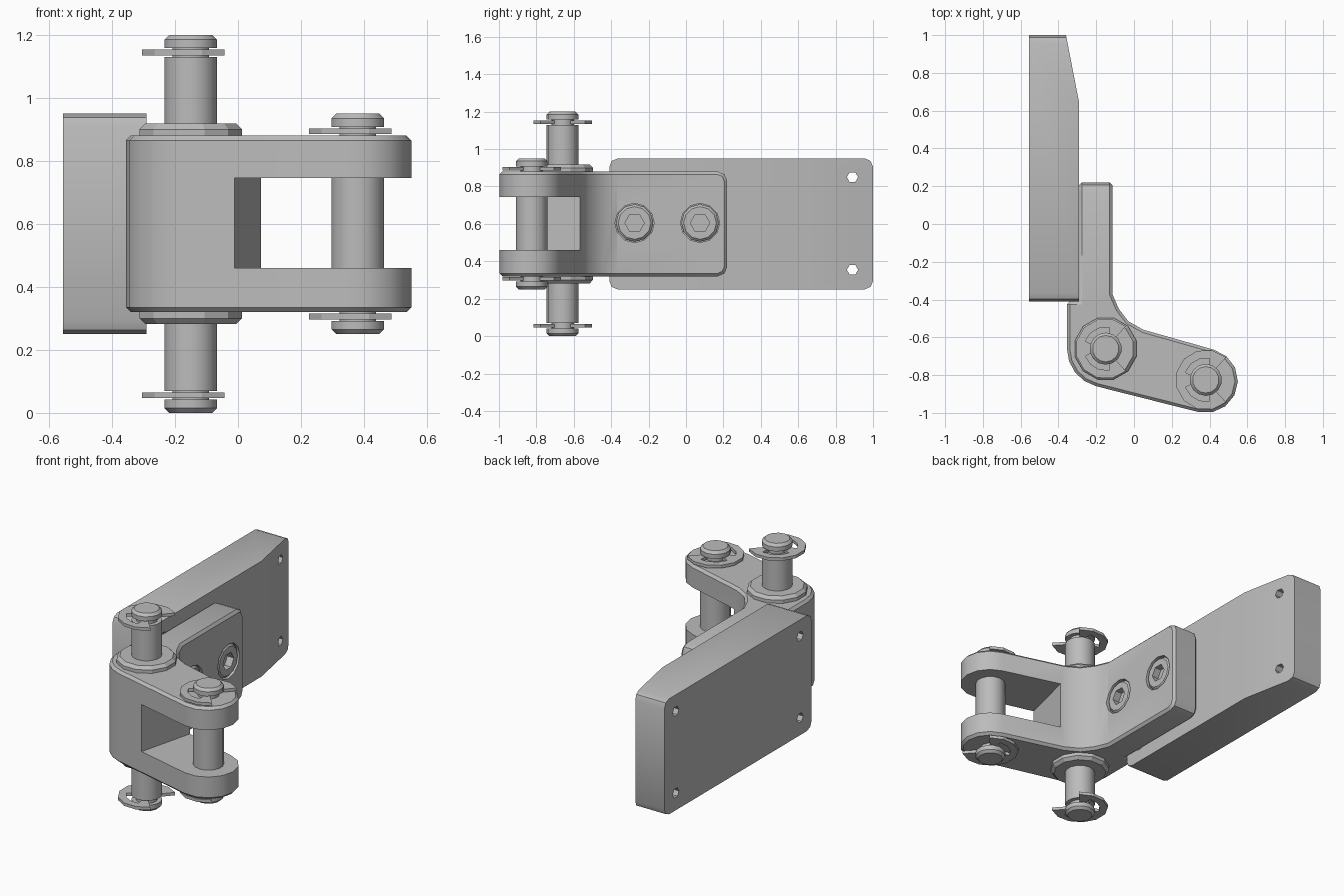
import bpy, bmesh
from math import radians, cos, sin

default = bpy.data.objects.get("Cube")
if default:
    bpy.data.objects.remove(default, do_unlink=True)

metal = bpy.data.materials.new("grey metal")
metal.use_nodes = True
grey = (0.5, 0.5, 0.5, 1)
metal.diffuse_color = grey
metal.node_tree.nodes["Principled BSDF"].inputs["Base Color"].default_value = grey

MID = 0.6            # height of the horizontal symmetry plane
PINS = {"hinge_pin": (-0.15, -0.66, 0.6), "clevis_pin": (0.38, -0.825, 0.35)}


def finish(name, bm):
    bmesh.ops.recalc_face_normals(bm, faces=bm.faces)
    mesh = bpy.data.meshes.new(name)
    bm.to_mesh(mesh)
    bm.free()
    mesh.materials.append(metal)
    ob = bpy.data.objects.new(name, mesh)
    bpy.context.collection.objects.link(ob)
    return ob


def prism(name, outline, axis, lo, hi):
    """Extrude a flat outline along x (outline in y, z) or z (outline in x, y)."""
    bm = bmesh.new()
    place = (lambda a, b, t: (t, a, b)) if axis == "x" else (lambda a, b, t: (a, b, t))
    rings = [[bm.verts.new(place(a, b, t)) for a, b in outline] for t in (lo, hi)]
    n = len(outline)
    for ring in rings:
        bm.faces.new(ring)
    for i in range(n):
        j = (i + 1) % n
        bm.faces.new((rings[0][i], rings[0][j], rings[1][j], rings[1][i]))
    return finish(name, bm)


def lathe(name, profile, x, y, sides):
    """Closed solid of revolution around a vertical axis."""
    bm = bmesh.new()
    rings = []
    for r, z in profile:
        angles = [radians(360 * (k + 0.5) / sides) for k in range(sides)]
        rings.append([bm.verts.new((x + r * cos(a), y + r * sin(a), z)) for a in angles])
    for low, high in zip(rings, rings[1:]):
        for i in range(sides):
            j = (i + 1) % sides
            bm.faces.new((low[i], low[j], high[j], high[i]))
    bm.faces.new(rings[0])
    bm.faces.new(rings[-1])
    return finish(name, bm)


def arc(cx, cy, r, start, end, steps):
    angles = [radians(start + (end - start) * i / steps) for i in range(steps + 1)]
    return [(cx + r * cos(a), cy + r * sin(a)) for a in angles]


def circle(cx, cy, r, sides):
    return arc(cx, cy, r, 0, 360, sides)[:-1]


def apply(ob, mod):
    bpy.ops.object.select_all(action="DESELECT")
    bpy.context.view_layer.objects.active = ob
    ob.select_set(True)
    bpy.ops.object.modifier_apply(modifier=mod.name)


def boolean(ob, cutter, operation="DIFFERENCE"):
    cutter.hide_render = True
    mod = ob.modifiers.new("cut", "BOOLEAN")
    mod.operation, mod.solver, mod.object = operation, "EXACT", cutter
    apply(ob, mod)
    bpy.data.objects.remove(cutter, do_unlink=True)


def bevel(ob, width, angle):
    mod = ob.modifiers.new("edge", "BEVEL")
    mod.width, mod.segments = width, 1
    mod.limit_method, mod.angle_limit = "ANGLE", radians(angle)
    apply(ob, mod)


def smooth(ob, angle=35):
    bpy.ops.object.select_all(action="DESELECT")
    bpy.context.view_layer.objects.active = ob
    ob.select_set(True)
    bpy.ops.object.shade_smooth_by_angle(angle=radians(angle))


# Mounting plate: tapered in plan, rounded corners from the side
c = 0.045
side = (arc(-0.41 + c, 0.25 + c, c, 180, 270, 2) + arc(1 - c, 0.25 + c, c, 270, 360, 2)
        + arc(1 - c, 0.95 - c, c, 0, 90, 2) + arc(-0.41 + c, 0.95 - c, c, 90, 180, 2))
plate = prism("mounting_plate", side, "x", -0.555, -0.29)
plan = [(-0.7, -0.6), (-0.29, -0.6), (-0.29, 0.64), (-0.345, 1.1 - 0.18),
        (-0.36, 1.0), (-0.36, 1.2), (-0.7, 1.2)]
plan = [(-0.7, -0.6), (-0.2, -0.6), (-0.29, 0.64), (-0.36, 1.0), (-0.38, 1.1), (-0.7, 1.1)]
plan[1:2] = [(-0.28, -0.6), (-0.28, 0.589)]
boolean(plate, prism("taper_cutter", plan, "z", 0, 1.2), "INTERSECT")
for y in (-0.3, 0.89):
    for z in (0.355, 0.85):
        boolean(plate, prism("screw_hole_cutter", circle(y, z, 0.03, 6), "x", -0.7, -0.1))
smooth(plate, 30)

# Bent bracket with a rounded elbow and a rounded arm end
outline = ([(-0.29, 0.22), (-0.29, -0.41), (-0.355, -0.41)]
           + arc(-0.15, -0.66, 0.205, 180, 256, 4)
           + arc(0.38, -0.83, 0.17, -104, 76, 7)
           + [(0.05, -0.56), (-0.03, -0.515), (-0.08, -0.45), (-0.115, -0.37), (-0.115, 0.22)])
bracket = prism("bracket", outline, "z", 0.32, 0.88)
c = 0.05
tongue = ([(-1.2, 0.2), (0.22 - c, 0.2), (0.22 - c, 0.32)]
          + arc(0.22 - c, 0.32 + c, c, 270, 360, 2)[1:]
          + arc(0.22 - c, 0.88 - c, c, 0, 90, 2) + [(0.22 - c, 1.0), (-1.2, 1.0)])
boolean(bracket, prism("corner_cutter", tongue, "x", -1, 1), "INTERSECT")
bevel(bracket, 0.015, 50)

# Slot between the two fork arms, square to the arm direction
dx, dy = cos(radians(-14)), sin(radians(-14))
px, py = 0.03, -0.74
slot = [(px + u * dx - v * dy, py + u * dy + v * dx)
        for u, v in ((0, -0.4), (0.9, -0.4), (0.9, 0.4), (0, 0.4))]
boolean(bracket, prism("slot_cutter", slot, "z", 0.46, 0.745))

# Sunk socket bolts holding the bracket to the plate
for i, y in enumerate((-0.275, 0.075)):
    boolean(bracket, prism("bolt_seat_cutter", circle(y, 0.605, 0.105, 12), "x", -0.16, 0))
    bolt = prism(f"socket_bolt_{i + 1}", circle(y, 0.605, 0.1, 12), "x", -0.2, -0.117)
    bevel(bolt, 0.012, 60)
    boolean(bolt, prism("hex_cutter", circle(y, 0.605, 0.052, 6), "x", -0.165, 0))
    smooth(bolt)
smooth(bracket)

# Grooved pins with a snap ring at each end
for name, (x, y, h) in PINS.items():
    half = [(0.085, h - 0.07), (0.06, h - 0.07), (0.06, h - 0.042),
            (0.085, h - 0.042), (0.085, h - 0.015), (0.07, h)]
    profile = [(r, MID - z) for r, z in reversed(half)] + [(r, MID + z) for r, z in half]
    smooth(lathe(name, profile, x, y, 14))
    # inner edge alternates between open windows and prongs gripping the groove
    ring = arc(x, y, 0.16, 48, 312, 9)
    for start, end, r in ((312, 285, 0.058), (280, 200, 0.115), (195, 165, 0.058),
                          (160, 80, 0.115), (75, 48, 0.058)):
        ring += arc(x, y, r, start, end, 3)
    for label, z in (("upper", MID + h - 0.056), ("lower", MID - h + 0.056)):
        prism(f"{name}_{label}_snap_ring", ring, "z", z - 0.009, z + 0.009)

# Collars around the hinge pin above and below the bracket
x, y, _ = PINS["hinge_pin"]
for label, s in (("upper", 1), ("lower", -1)):
    collar = [(0.168, MID + s * 0.279), (0.168, MID + s * 0.3), (0.15, MID + s * 0.318)]
    lathe(f"{label}_collar", collar, x, y, 12)
